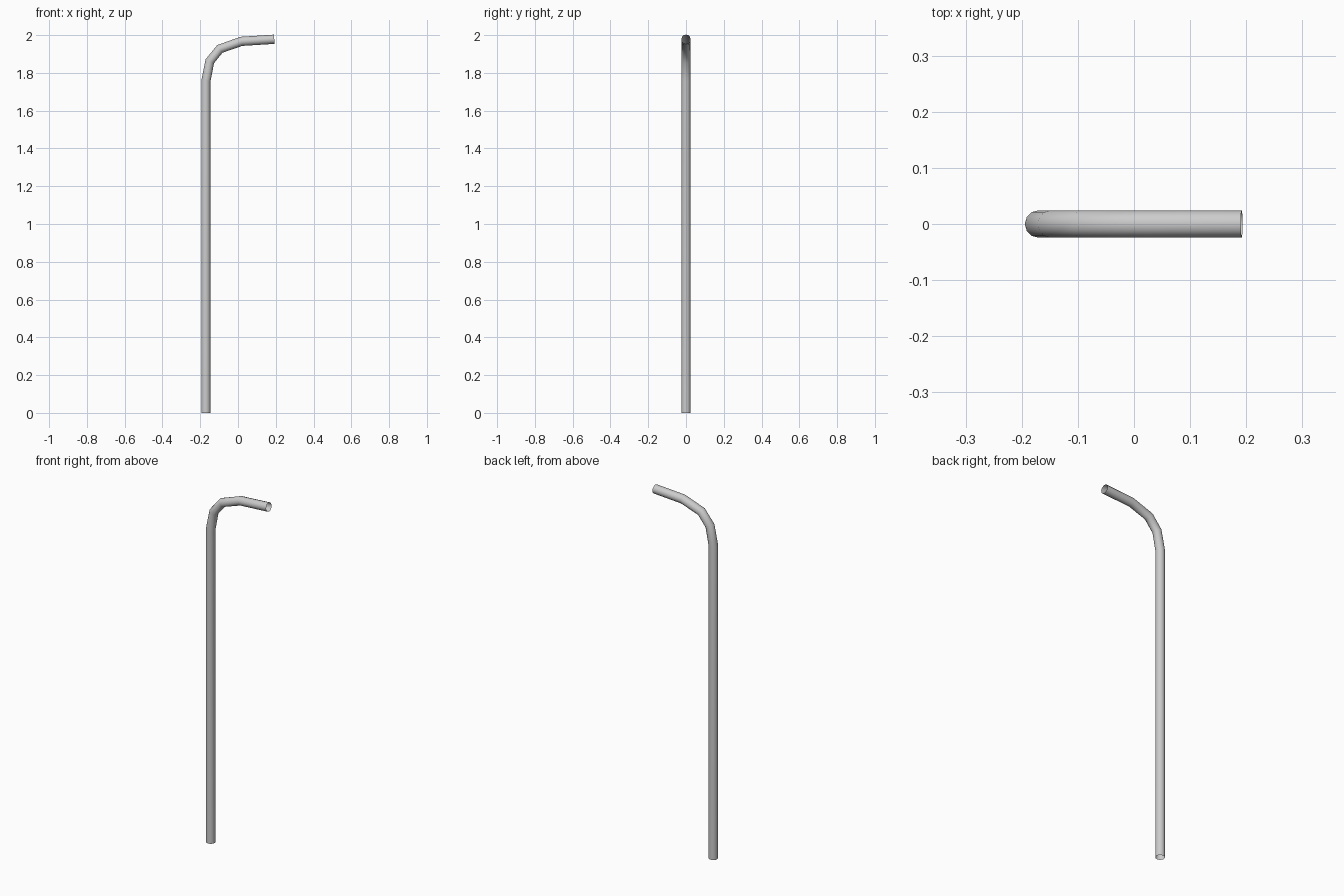
import bpy

if "Cube" in bpy.data.objects:
    bpy.data.objects.remove(bpy.data.objects["Cube"])

# Centre line of the bent pipe (x, z): straight post, then a short curved arm
path = [(-0.17, 0.0), (-0.17, 1.757), (-0.149, 1.862), (-0.096, 1.927),
        (0.018, 1.967), (0.192, 1.978)]

curve = bpy.data.curves.new("bent_pipe", 'CURVE')
curve.dimensions = '3D'
curve.bevel_depth = 0.0245
curve.bevel_resolution = 4
curve.use_fill_caps = False
spline = curve.splines.new('POLY')
spline.points.add(len(path) - 1)
for point, (x, z) in zip(spline.points, path):
    point.co = (x, 0, z, 1)
spline.use_smooth = True

pipe = bpy.data.objects.new("bent_pipe", curve)
bpy.context.collection.objects.link(pipe)

# Turn the swept pipe into a smooth mesh with open ends
bpy.context.view_layer.objects.active = pipe
pipe.select_set(True)
bpy.ops.object.convert(target='MESH')
bpy.ops.object.shade_smooth()
